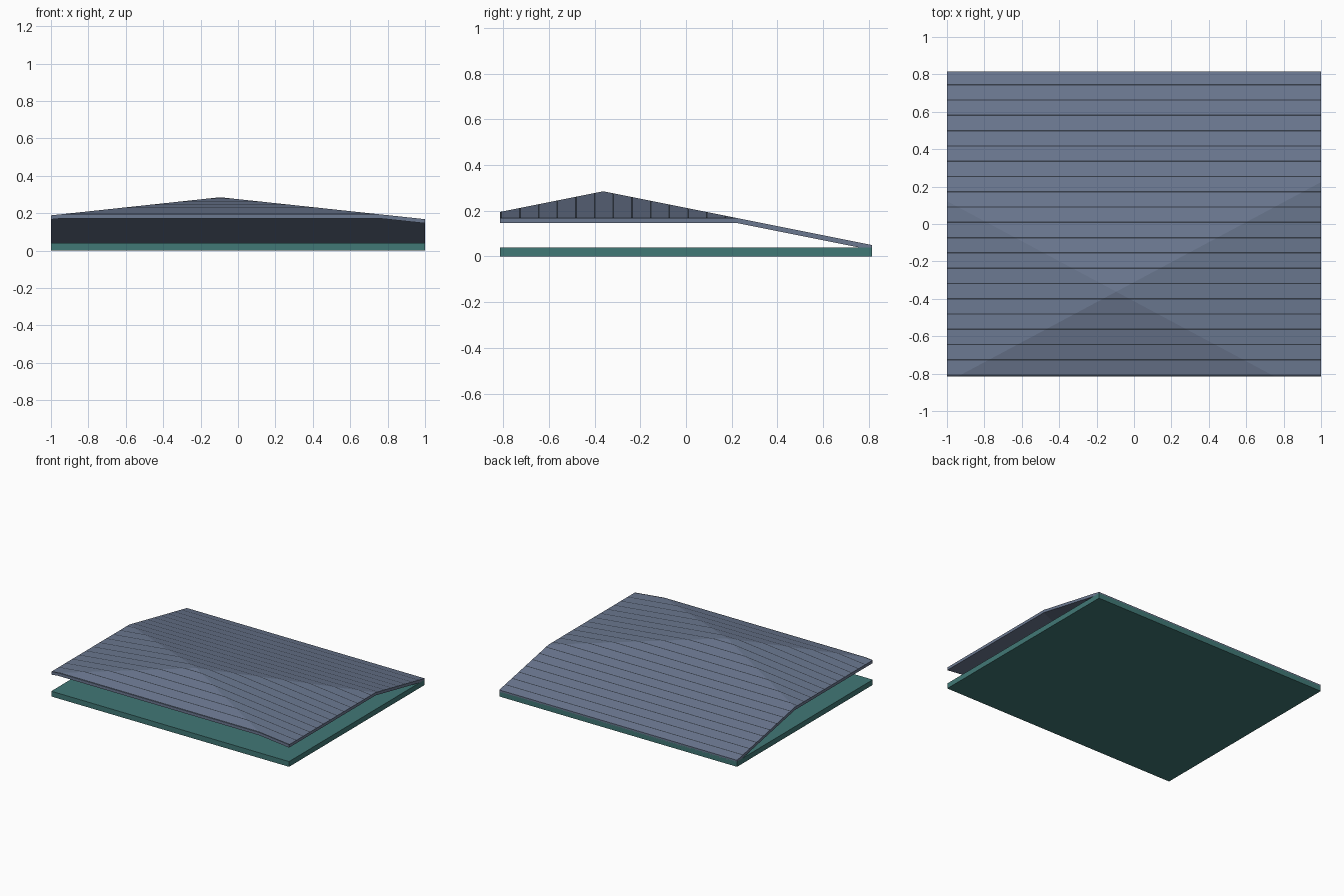
import bpy, bmesh
from mathutils import Vector

if "Cube" in bpy.data.objects:
    bpy.data.objects.remove(bpy.data.objects["Cube"])

X, Y = 1.0, 0.815            # half width and half depth
APEX = Vector((-0.095, -0.362, 0.285))
SLOPE, HIP = 0.2, 0.535      # front/back pitch, hip line dy/dx
THICK = 0.022
PITCH, GROOVE = 0.0817, 0.007


def material(name, colour):
    m = bpy.data.materials.new(name)
    m.diffuse_color = (*colour, 1)
    m.use_nodes = True
    m.node_tree.nodes["Principled BSDF"].inputs["Base Color"].default_value = m.diffuse_color
    return m


def make_object(name, bm, mats):
    bmesh.ops.recalc_face_normals(bm, faces=bm.faces[:])
    me = bpy.data.meshes.new(name)
    bm.to_mesh(me)
    bm.free()
    ob = bpy.data.objects.new(name, me)
    bpy.context.collection.objects.link(ob)
    for m in mats:
        me.materials.append(m)
    return ob


slate = material("slate_blue", (0.147, 0.188, 0.280))
seam = material("dark_seam", (0.035, 0.045, 0.064))
teal = material("teal", (0.053, 0.188, 0.181))

# Base slab
bm = bmesh.new()
bmesh.ops.create_cube(bm, size=1)
for v in bm.verts:
    v.co = (v.co.x * 2 * X, v.co.y * 2 * Y, (v.co.z + 0.5) * 0.04)
make_object("base_slab", bm, [teal])


# Roof shell: four slopes meeting at one off-centre peak
def roof_z(x, y):
    dx, dy = abs(x - APEX.x), abs(y - APEX.y)
    return APEX.z - SLOPE * max(dy, HIP * dx)


right_y = APEX.y + HIP * (X - APEX.x)
left_y = APEX.y + HIP * (X + APEX.x)
reach = (Y + APEX.y) / HIP
outline = [(APEX.x + reach, -Y), (X, -Y), (X, right_y), (X, Y),
           (-X, Y), (-X, left_y), (-X, -Y), (APEX.x - reach, -Y)]

bm = bmesh.new()
rings = []
for drop in (0, THICK):
    peak = bm.verts.new(APEX - Vector((0, 0, drop)))
    ring = [bm.verts.new((x, y, roof_z(x, y) - drop)) for x, y in outline]
    for ids in ((0, 1, 2), (2, 3, 4, 5), (5, 6, 7), (7, 0)):
        bm.faces.new([peak] + [ring[i] for i in ids])
    rings.append(ring)
for i in range(8):
    j = (i + 1) % 8
    bm.faces.new((rings[0][i], rings[1][i], rings[1][j], rings[0][j]))
bmesh.ops.recalc_face_normals(bm, faces=bm.faces[:])

# Seams cut across the upper surface at even spacing
lines = [-0.808 + PITCH * k for k in range(20)]
for y in lines:
    for cut in (y - GROOVE / 2, y + GROOVE / 2):
        top = [f for f in bm.faces if f.normal.z > 0.5]
        parts = set(top)
        for f in top:
            parts.update(f.edges)
            parts.update(f.verts)
        bmesh.ops.bisect_plane(bm, geom=list(parts), dist=1e-6,
                               plane_co=(0, cut, 0), plane_no=(0, 1, 0))
        bm.normal_update()
for f in bm.faces:
    y = f.calc_center_median().y
    if f.normal.z > 0.5 and any(abs(y - s) < GROOVE / 2 for s in lines):
        ys = [v.co.y for v in f.verts]
        if max(ys) - min(ys) < GROOVE * 1.1:
            f.material_index = 1
make_object("roof_shell", bm, [slate, seam])
